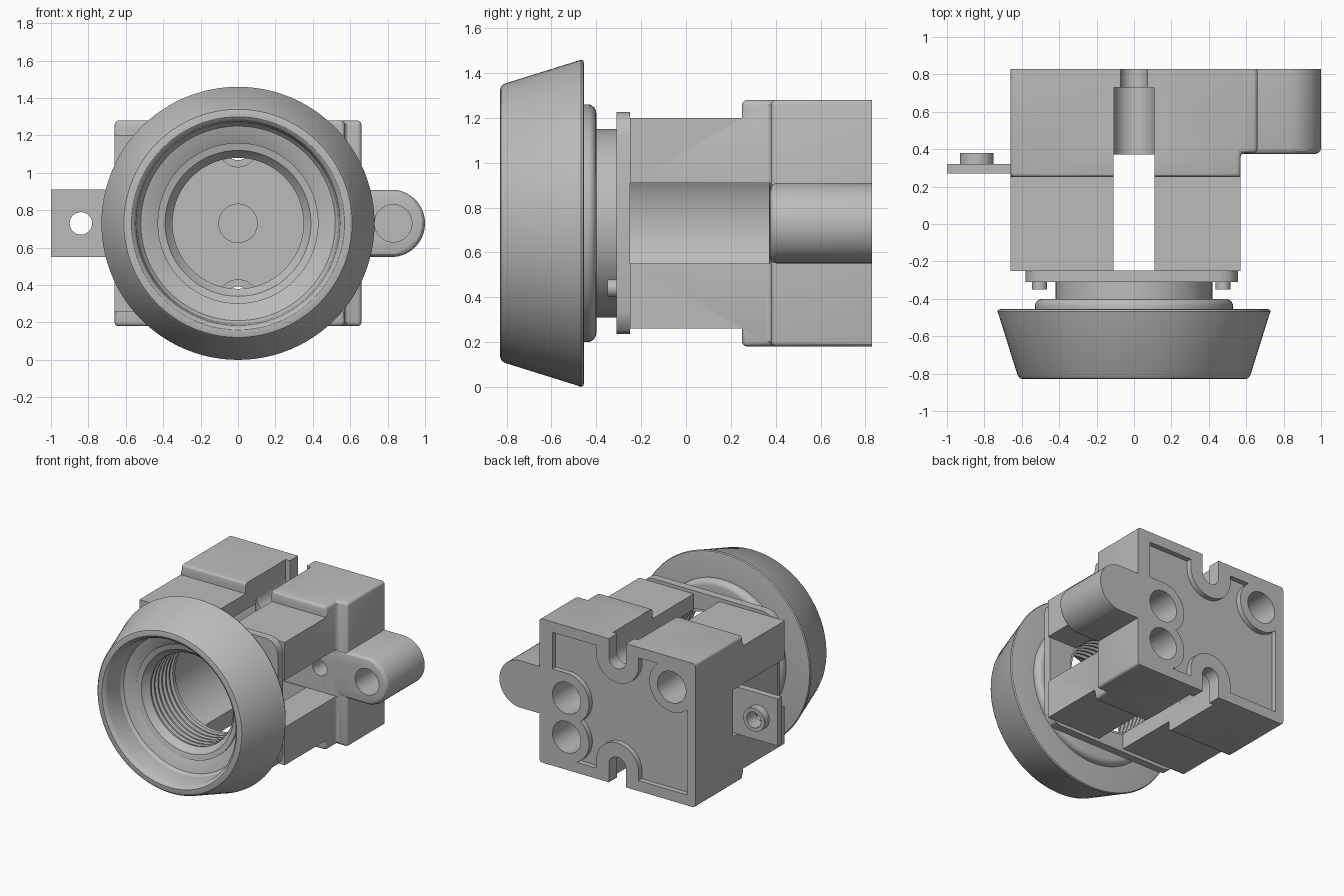
import bpy, bmesh, math
from mathutils import Vector

if "Cube" in bpy.data.objects:
    bpy.data.objects.remove(bpy.data.objects["Cube"])

CZ = 0.73  # height of the optical axis
grey = bpy.data.materials.new("light grey")
grey.diffuse_color = (0.5, 0.5, 0.5, 1)
grey.use_nodes = True
grey.node_tree.nodes["Principled BSDF"].inputs["Base Color"].default_value = grey.diffuse_color


def finish(bm, name):
    bmesh.ops.recalc_face_normals(bm, faces=bm.faces[:])
    me = bpy.data.meshes.new(name)
    bm.to_mesh(me)
    bm.free()
    ob = bpy.data.objects.new(name, me)
    bpy.context.collection.objects.link(ob)
    me.materials.append(grey)
    return ob


def prism(name, pts, y0, y1):
    """Extrude an x/z outline along y."""
    bm = bmesh.new()
    a = [bm.verts.new((x, y0, z)) for x, z in pts]
    b = [bm.verts.new((x, y1, z)) for x, z in pts]
    bm.faces.new(a)
    bm.faces.new(b)
    n = len(pts)
    for i in range(n):
        j = (i + 1) % n
        bm.faces.new((a[i], a[j], b[j], b[i]))
    return finish(bm, name)


def box(name, x0, x1, y0, y1, z0, z1):
    return prism(name, [(x0, z0), (x1, z0), (x1, z1), (x0, z1)], y0, y1)


def capsule(name, p, q, r, y0, y1, n=48):
    """Cylinder along y, stretched from p to q (x, z)."""
    p, q = Vector(p), Vector(q)
    pts = []
    for i in range(n):
        t = math.tau * (i + 0.5) / n
        d = Vector((math.cos(t), math.sin(t)))
        c = q if d.dot(q - p) > 0 else p
        pts.append(tuple(c + d * r))
    return prism(name, pts, y0, y1)


def lathe(name, profile, x=0, n=96):
    """Spin a closed (radius, y) profile around the y axis."""
    bm = bmesh.new()
    rings = [[bm.verts.new((x + r * math.cos(math.tau * i / n), y,
                            CZ + r * math.sin(math.tau * i / n)))
              for r, y in profile] for i in range(n)]
    m = len(profile)
    for i in range(n):
        a, b = rings[i], rings[(i + 1) % n]
        for k in range(m):
            l = (k + 1) % m
            bm.faces.new((a[k], a[l], b[l], b[k]))
    return finish(bm, name)


def boolean(ob, other, op='DIFFERENCE'):
    mod = ob.modifiers.new("bool", 'BOOLEAN')
    mod.operation = op
    mod.solver = 'EXACT'
    mod.object = other
    bpy.context.view_layer.objects.active = ob
    bpy.ops.object.modifier_apply(modifier=mod.name)
    bpy.data.objects.remove(other)


def round_edges(ob, width, keep):
    """Bevel sharp edges, leaving those for which keep(edge) is true."""
    bm = bmesh.new()
    bm.from_mesh(ob.data)
    bmesh.ops.dissolve_limit(bm, angle_limit=0.02, verts=bm.verts[:], edges=bm.edges[:])
    es = [e for e in bm.edges if len(e.link_faces) == 2
          and e.calc_face_angle(0) > 0.6 and not keep(e)]
    bmesh.ops.bevel(bm, geom=es, offset=width, segments=3, profile=0.5,
                    affect='EDGES', clamp_overlap=True)
    bm.to_mesh(ob.data)
    bm.free()


def at_y(e, test):
    return all(test(v.co.y) for v in e.verts)


# main housing: large rear block, narrower front block
body = box("housing", -0.66, 0.66, 0.25, 0.83, 0.18, 1.28)
boolean(body, box("cut", 0.57, 0.9, 0.0, 0.38, 0.0, 1.5))
boolean(body, box("front", -0.66, 0.57, -0.25, 0.3, 0.26, 1.20), 'UNION')
round_edges(body, 0.022, lambda e: at_y(e, lambda y: y > 0.82) or
            any(v.co.y < 0.2 for v in e.verts))

# bore, side channels and top/bottom slots
boolean(body, capsule("cut", (0, CZ), (0, CZ), 0.365, -0.4, 0.37, 96))
boolean(body, box("cut", 0, 0.9, -0.4, 0.375, 0.55, 0.91))
boolean(body, box("cut", -0.9, -0.6, -0.4, 0.375, 0.55, 0.91))
boolean(body, box("cut", -0.11, 0.11, -0.4, 0.372, 0.0, 1.5))
for s in (1, -1):
    a, b = (0, CZ + s * 0.41), (0, CZ + s * 0.9)
    boolean(body, capsule("cut", a, b, 0.108, 0.3, 0.73))
    boolean(body, capsule("cut", a, b, 0.072, 0.7, 0.9))

# side ear with its blind hole
ear = capsule("side_ear", (0.52, CZ), (0.82, CZ), 0.18, 0.375, 0.829)
round_edges(ear, 0.03, lambda e: not at_y(e, lambda y: y < 0.4))
boolean(ear, capsule("cut", (0.83, CZ), (0.83, CZ), 0.1, 0.3, 0.65))

# recessed back panel with raised lands around the holes and notches
panel = box("panel_cut", -0.59, 0.55, 0.79, 0.9, 0.26, 1.2)
lands = [((0.43, 0.73), (0.8, 0.73), 0.19), ((0.43, 0.43), (0.8, 0.43), 0.19),
         ((-0.46, 1.05), (-0.8, 1.39), 0.19),
         ((0, 1.14), (0, 1.5), 0.18), ((0, 0.32), (0, 0.0), 0.18)]
for p, q, r in lands:
    boolean(panel, capsule("land", p, q, r, 0.7, 1.0))
boolean(body, panel)

# screw holes in the back, one continuing through to the side channel
for c in ((0.43, 0.73), (0.43, 0.43), (-0.46, 1.05)):
    for ob in (body, ear):
        boolean(ob, capsule("cut", c, c, 0.12, 0.55, 0.95))
for ob in (body, ear):
    boolean(ob, capsule("cut", (0.43, CZ), (0.43, CZ), 0.06, 0.3, 0.7))
boolean(body, capsule("cut", (0, CZ), (0, CZ), 0.103, 0.3, 0.45))

# left mounting tab with boss
tab = box("mounting_tab", -1.0, -0.57, 0.27, 0.32, 0.55, 0.91)
boolean(tab, capsule("cut", (-0.84, CZ), (-0.84, CZ), 0.06, 0.1, 0.5))
lathe("tab_boss", [(0.09, 0.31), (0.09, 0.38), (0.06, 0.38), (0.06, 0.31)], -0.84, 48)

# flange plate and pins
flange = box("flange_plate", -0.58, 0.555, -0.31, -0.249, 0.235, 1.225)
round_edges(flange, 0.1, lambda e: abs(e.verts[0].co.y - e.verts[1].co.y) < 0.01)
boolean(flange, capsule("cut", (0, CZ), (0, CZ), 0.37, -0.5, 0.0, 96))
for s in (1, -1):
    c = (0.49 * s - 0.015, 0.44)
    capsule("flange_pin", c, c, 0.04, -0.35, -0.3, 24)

# threaded neck tube
thread = []
for i in range(6):
    y = -0.3 - i * 0.045
    thread += [(0.375, y), (0.375, y - 0.012), (0.35, y - 0.022), (0.35, y - 0.035)]
lathe("neck_tube", [(0.43, -0.60), (0.42, -0.45), (0.42, -0.26), (0.35, -0.26),
                    (0.35, -0.29)] + thread + [(0.36, -0.57), (0.39, -0.61), (0.43, -0.62)])

# rounded bead behind the ring
bead = [(0.49 + 0.04 * math.cos(t), -0.44 + 0.04 * math.sin(t))
        for t in (math.pi * k / 12 for k in range(0, 7))]
lathe("bead", [(0.40, -0.46), (0.53, -0.46)] + bead + [(0.40, -0.40)])

# flared front ring
lathe("front_ring", [(0.59, -0.83), (0.61, -0.825), (0.622, -0.81), (0.722, -0.49),
                     (0.73, -0.468), (0.725, -0.458), (0.712, -0.455), (0.415, -0.455),
                     (0.415, -0.60), (0.44, -0.615), (0.52, -0.64), (0.535, -0.66),
                     (0.545, -0.80), (0.555, -0.82), (0.57, -0.83)])

# smooth shading with sharp edges kept
bpy.ops.object.select_all(action='DESELECT')
for ob in bpy.context.collection.objects:
    ob.select_set(True)
bpy.context.view_layer.objects.active = body
bpy.ops.object.shade_smooth_by_angle(angle=math.radians(30))
